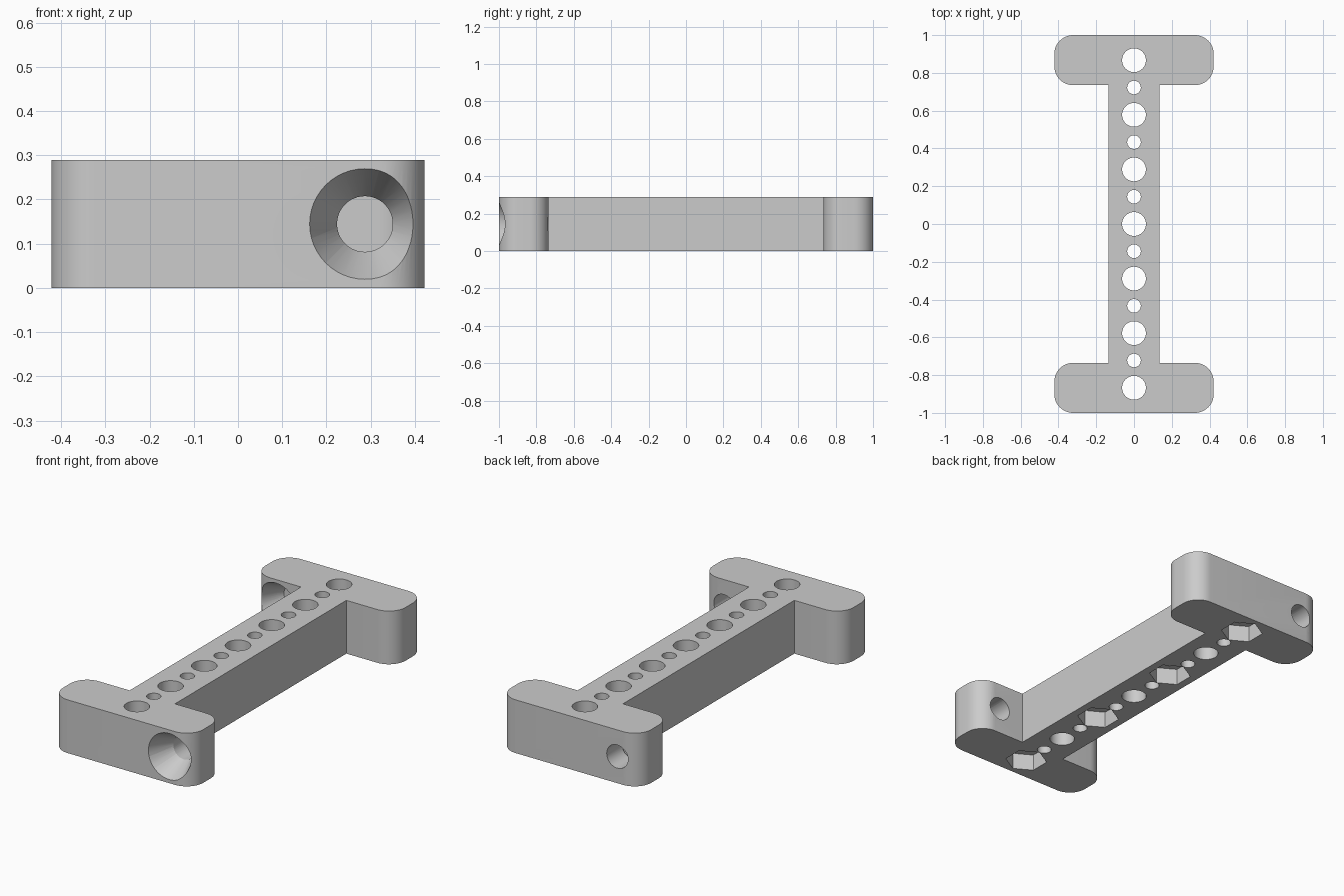
import bpy, bmesh, math
from mathutils import Matrix

old = bpy.data.objects.get("Cube")
if old:
    bpy.data.objects.remove(old, do_unlink=True)

HEIGHT = 0.289
PITCH = 0.289        # spacing of the large holes
HALF_WIDTH = 0.422   # half width of the end flanges
FLANGE_IN = 0.735    # inner face of the flanges
BAR = 0.136          # half width of the bar
HOLE, SMALL = 0.063, 0.036
SINK = 0.125         # countersink radius and depth
SIDE = 0.287         # sideways offset of the cross holes
MID = HEIGHT / 2

grey = bpy.data.materials.new("plain_grey")
grey.use_nodes = True
colour = (0.6, 0.6, 0.6, 1)
grey.diffuse_color = colour
grey.node_tree.nodes["Principled BSDF"].inputs["Base Color"].default_value = colour


def make_object(name, bm):
    mesh = bpy.data.meshes.new(name)
    bm.to_mesh(mesh)
    bm.free()
    mesh.materials.append(grey)
    obj = bpy.data.objects.new(name, mesh)
    bpy.context.collection.objects.link(obj)
    return obj


def cut(body, r1, r2, start, length, sides=48, along_y=False):
    """Subtract a cone or prism running from start along +z or +y."""
    bm = bmesh.new()
    bmesh.ops.create_cone(bm, cap_ends=True, segments=sides,
                          radius1=r1, radius2=r2, depth=length)
    turn = Matrix.Rotation(-math.pi / 2, 4, 'X') if along_y else Matrix()
    move = Matrix.Translation((0, 0, length / 2))
    bm.transform(Matrix.Translation(start) @ turn @ move)
    cutter = make_object("cutter", bm)
    cutter.hide_render = True
    mod = body.modifiers.new("cut", 'BOOLEAN')
    mod.operation = 'DIFFERENCE'
    mod.solver = 'EXACT'
    mod.object = cutter
    bpy.ops.object.modifier_apply(modifier=mod.name)
    bpy.data.objects.remove(cutter, do_unlink=True)


# I-shaped body, extruded from one quarter of the outline
quarter = [(BAR, FLANGE_IN), (HALF_WIDTH, FLANGE_IN), (HALF_WIDTH, 1)]
right = [(x, -y) for x, y in reversed(quarter)] + quarter
outline = right + [(-x, y) for x, y in reversed(right)]
bm = bmesh.new()
base = bm.faces.new([bm.verts.new((x, y, 0)) for x, y in outline])
grown = bmesh.ops.extrude_face_region(bm, geom=[base])["geom"]
bmesh.ops.translate(bm, vec=(0, 0, HEIGHT),
                    verts=[v for v in grown if isinstance(v, bmesh.types.BMVert)])
bmesh.ops.recalc_face_normals(bm, faces=bm.faces)

# Round the upright outer corners of both flanges
corners = [e for e in bm.edges
           if abs(e.verts[0].co.z - e.verts[1].co.z) > 0.1
           and abs(e.verts[0].co.x) > 0.4]
bmesh.ops.bevel(bm, geom=corners, offset=0.1, segments=12, profile=0.5,
                affect='EDGES', clamp_overlap=True)
body = make_object("bracket_body", bm)
bpy.context.view_layer.objects.active = body
body.select_set(True)

# Row of large holes, every other one with a hexagonal nut pocket below
for k in range(-3, 4):
    cut(body, HOLE, HOLE, (0, k * PITCH, -0.1), 0.5)
    if k % 2:
        cut(body, 0.107, 0.107, (0, k * PITCH, -0.1), 0.19, sides=6)
        # keep the pocket corners pointing sideways

# Small holes between the large ones
for k in range(-3, 3):
    cut(body, SMALL, SMALL, (0, (k + 0.5) * PITCH, -0.1), 0.5)

# Countersunk cross holes on opposite sides of the two flanges
slope = (SINK - HOLE) / SINK
extra = 0.02
for x, face in ((SIDE, -1), (-SIDE, FLANGE_IN)):
    cut(body, HOLE, HOLE, (x, face - 0.05, MID), 0.4, along_y=True)
    cut(body, SINK + extra * slope, HOLE - extra * slope,
        (x, face - extra, MID), SINK + 2 * extra, along_y=True)

bpy.ops.object.shade_smooth_by_angle(angle=math.radians(25))
